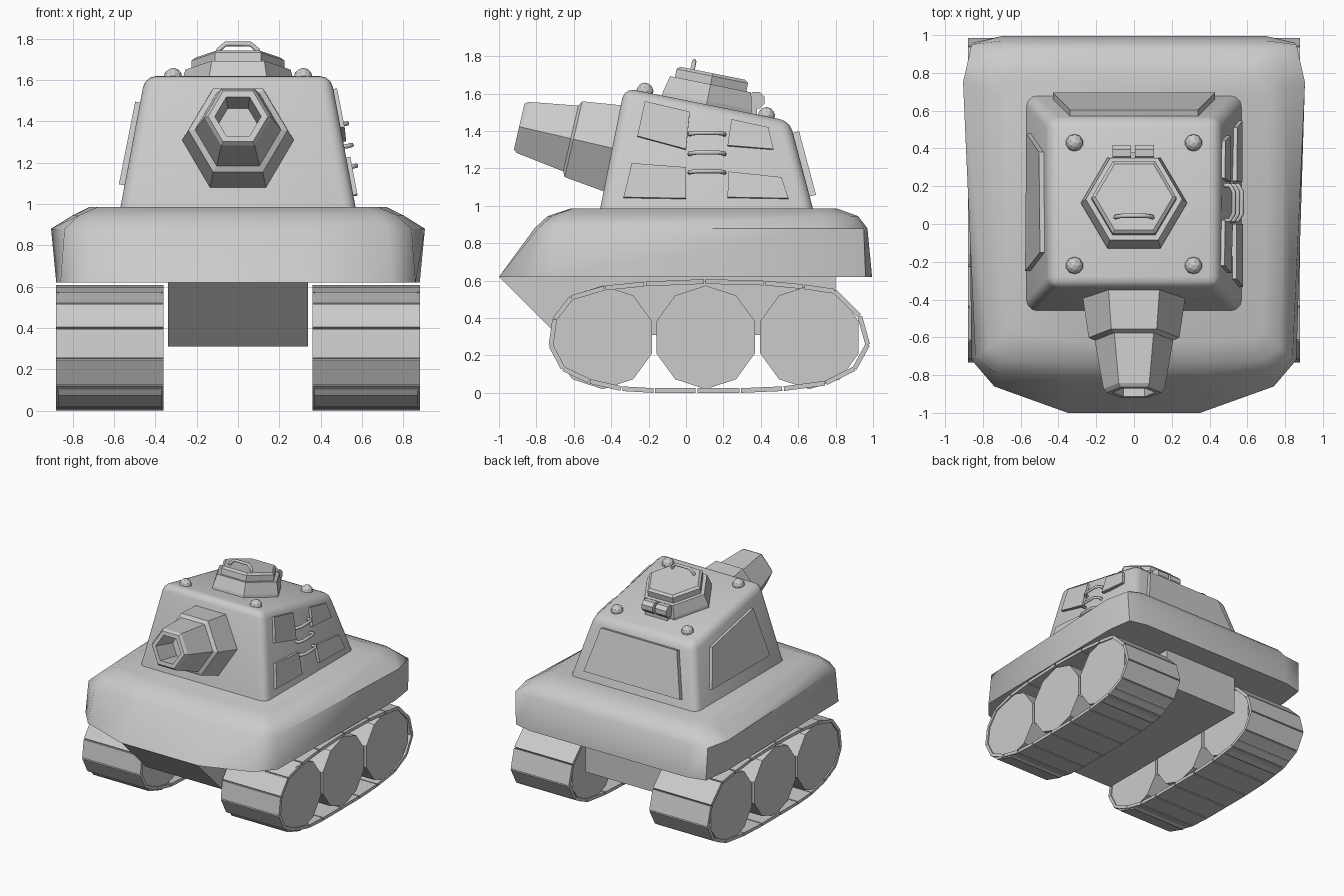
import bpy, bmesh
from math import sin, cos, pi, radians, atan
from mathutils import Vector, Matrix

if "Cube" in bpy.data.objects:
    bpy.data.objects.remove(bpy.data.objects["Cube"])


def make(name, verts, faces, smooth=None):
    me = bpy.data.meshes.new(name)
    me.from_pydata([tuple(v) for v in verts], [], faces)
    bm = bmesh.new()
    bm.from_mesh(me)
    bmesh.ops.recalc_face_normals(bm, faces=bm.faces)
    bm.to_mesh(me)
    bm.free()
    ob = bpy.data.objects.new(name, me)
    bpy.context.collection.objects.link(ob)
    if smooth:
        activate(ob)
        bpy.ops.object.shade_smooth_by_angle(angle=radians(smooth))
    return ob


def activate(ob):
    bpy.ops.object.select_all(action='DESELECT')
    ob.select_set(True)
    bpy.context.view_layer.objects.active = ob


def loft(name, rings, smooth=None):
    """Skin a list of equal-length rings and cap both ends."""
    n = len(rings[0])
    verts = [v for r in rings for v in r]
    faces = [(k * n + i, k * n + (i + 1) % n, (k + 1) * n + (i + 1) % n, (k + 1) * n + i)
             for k in range(len(rings) - 1) for i in range(n)]
    faces += [tuple(range(n)), tuple(range((len(rings) - 1) * n, len(rings) * n))]
    return make(name, verts, faces, smooth)


def lathe(name, origin, axis, u, profile, sides, turn=0.0):
    """Low-poly lathe around any axis; profile holds (distance, radius)."""
    o, d, u = Vector(origin), Vector(axis).normalized(), Vector(u).normalized()
    w = d.cross(u)
    angs = [turn + 2 * pi * i / sides for i in range(sides)]
    return loft(name, [[o + d * s + (u * cos(a) + w * sin(a)) * r for a in angs] for s, r in profile])


def tube(name, pts, radius):
    cu = bpy.data.curves.new(name, 'CURVE')
    cu.dimensions = '3D'
    cu.bevel_depth, cu.bevel_resolution, cu.use_fill_caps = radius, 1, True
    sp = cu.splines.new('POLY')
    sp.points.add(len(pts) - 1)
    for p, c in zip(sp.points, pts):
        p.co = (*c, 1)
    ob = bpy.data.objects.new(name, cu)
    bpy.context.collection.objects.link(ob)
    activate(ob)
    bpy.ops.object.convert(target='MESH')


# Rounded upper hull: half outlines mirrored into rings
outlines = [
    (.62, [(.35, -1), (.74, -.86), (.86, -.72), (.88, .75), (.85, .96), (.7, .995)]),
    (.88, [(.35, -.81), (.73, -.79), (.84, -.71), (.905, .75), (.86, .95), (.7, .97)]),
    (.945, [(.35, -.74), (.68, -.72), (.77, -.65), (.80, .72), (.78, .88), (.68, .92)]),
    (.985, [(.33, -.62), (.62, -.61), (.68, -.57), (.72, .68), (.69, .78), (.62, .81)])]
loft("upper_hull", [[(x, y, z) for x, y in h] + [(-x, y, z) for x, y in reversed(h)]
                    for z, h in outlines], 50)

# Lower hull between the tracks
side = [(-1, .62), (-.69, .31), (.8, .31), (.8, .63), (-.99, .63)]
loft("lower_hull", [[(x, y, z) for y, z in side] for x in (-.34, .34)])

# Tracks made of separate plates, with three wheels each
path = [(-.735, .25), (-.714, .40), (-.62, .52), (-.436, .573), (-.22, .595), (.1, .608), (.42, .60),
        (.63, .58), (.8, .555), (.94, .417), (.985, .257), (.91, .12), (.75, .04), (.52, .01),
        (.29, 0), (.056, 0), (-.17, 0), (-.345, .01), (-.52, .05), (-.666, .12)]
for s, label in ((1, "right"), (-1, "left")):
    verts, faces = [], []
    for i, p in enumerate(path):
        a, b = Vector(p), Vector(path[(i + 1) % len(path)])
        t = (b - a).normalized()
        inward = Vector((t.y, -t.x)) * .025
        a, b = a + t * .005, b - t * .005
        k = len(verts)
        for x in (.36, .88):
            verts += [(s * x, q.x, q.y) for q in (a, b, b + inward, a + inward)]
        faces += [(k, k + 1, k + 2, k + 3), (k + 4, k + 5, k + 6, k + 7)]
        faces += [(k + j, k + (j + 1) % 4, k + 4 + (j + 1) % 4, k + 4 + j) for j in range(4)]
    make(label + "_track", verts, faces)
    for n, y in enumerate((-.445, .105, .66)):
        lathe(f"{label}_wheel_{n + 1}", (s * .37, y, .297), (s, 0, 0), (0, 0, 1),
              [(0, .277), (.50, .277)], 10)


# Turret: bevelled frustum with a sloping roof
def roof(y):
    return 1.63 - .2 * (y + .33)


def wall_x(y, z):
    return .57 - .12 * (z - .98) / (roof(y) - .98)


def wall_y(z):
    return .68 - .125 * (z - .98) / .47


def rect(x, y0, y1, z0, z1):
    return [(-x, y0, z0), (x, y0, z0), (x, y1, z1), (-x, y1, z1)]


turret = loft("turret", [rect(.57, -.46, .68, .98, .98), rect(.45, -.33, .555, roof(-.33), roof(.555))])
bm = bmesh.new()
bm.from_mesh(turret.data)
edges = [e for e in bm.edges if max(v.co.z for v in e.verts) > 1.2]
bmesh.ops.bevel(bm, geom=edges, offset=.055, segments=3, profile=.5, affect='EDGES')
bm.to_mesh(turret.data)
bm.free()
activate(turret)
bpy.ops.object.shade_smooth_by_angle(angle=radians(40))


# Armour plates on the turret walls
def plate(name, pts, out, thick):
    o = Vector(out)
    loft(name, [[Vector(p) + o * d for p in pts] for d in (-.03, thick)])


right_plates = {
    "upper_front": [(-.22, 1.556), (.02, 1.50), (0, 1.30), (-.26, 1.37)],
    "upper_rear": [(.243, 1.46), (.44, 1.417), (.468, 1.30), (.222, 1.32)],
    "lower_front": [(-.29, 1.225), (0, 1.203), (0, 1.037), (-.334, 1.043)],
    "lower_rear": [(.227, 1.18), (.51, 1.15), (.548, 1.037), (.222, 1.043)]}
for n, quad in right_plates.items():
    plate(n + "_plate", [(wall_x(y, z), y, z) for y, z in quad], (.98, 0, .19), .02)
left_quad = [(-.25, 1.09), (.48, 1.09), (.38, 1.38), (-.15, 1.49)]
plate("left_plate", [(-wall_x(y, z), y, z) for y, z in left_quad], (-.98, 0, .19), .028)
rear_quad = [(-.43, 1.05), (.43, 1.05), (.34, 1.39), (-.34, 1.39)]
plate("rear_plate", [(x, wall_y(z), z) for x, z in rear_quad], (0, .965, .26), .035)

# Side ladder handles
for n, z in enumerate((1.39, 1.285, 1.185)):
    x = wall_x(.11, z)
    tube(f"ladder_rung_{n + 1}", [(x - .02, .02, z - .01), (x + .025, .02, z - .005), (x + .045, .055, z),
                                  (x + .045, .17, z), (x + .025, .205, z - .005), (x - .02, .205, z - .01)], .012)

# Hexagonal gun with hollow muzzle
tilt = radians(13)
lathe("gun", (0, -.4, 1.31), (0, -cos(tilt), sin(tilt)), (1, 0, 0),
      [(-.12, .27), (0, .27), (.207, .24), (.222, .208), (.485, .162), (.505, .145),
       (.505, .112), (.30, .10)], 6)

# Hatch aligned with the sloping roof
slope = atan(.2)
up, back = Vector((0, sin(slope), cos(slope))), Vector((0, cos(slope), -sin(slope)))
base = Vector((0, .11, roof(.11)))
lathe("hatch_collar", base, up, (1, 0, 0),
      [(-.03, .282), (.02, .28), (.11, .255)], 6)
lathe("hatch_lid", base, up, (1, 0, 0), [(.10, .225), (.155, .225), (.17, .205)], 6)
grip = base - back * .11 + up * .15
tube("hatch_grip", [grip + Vector((x, 0, 0)) + up * h for x, h in
                    ((-.1, 0), (-.095, .035), (-.06, .065), (.06, .065), (.095, .035), (.1, 0))], .012)
for x, label in ((-.115, "left"), (.005, "right")):
    lathe(label + "_hatch_hinge", (x, .375, 1.565), (1, 0, 0), (0, 0, 1),
          [(0, .048), (.1, .048)], 8, pi / 8)
plate("hinge_block", [(-.1, .28, 1.5), (.1, .28, 1.5), (.1, .38, 1.5), (-.1, .38, 1.5)], (0, 0, 1), .06)

# Roof bolts
for n, (x, y) in enumerate([(sx * .315, y) for sx in (-1, 1) for y in (-.22, .43)]):
    bpy.ops.mesh.primitive_ico_sphere_add(subdivisions=2, radius=.046, location=(x, y, roof(y) + .005))
    bpy.context.object.name = f"roof_bolt_{n + 1}"
